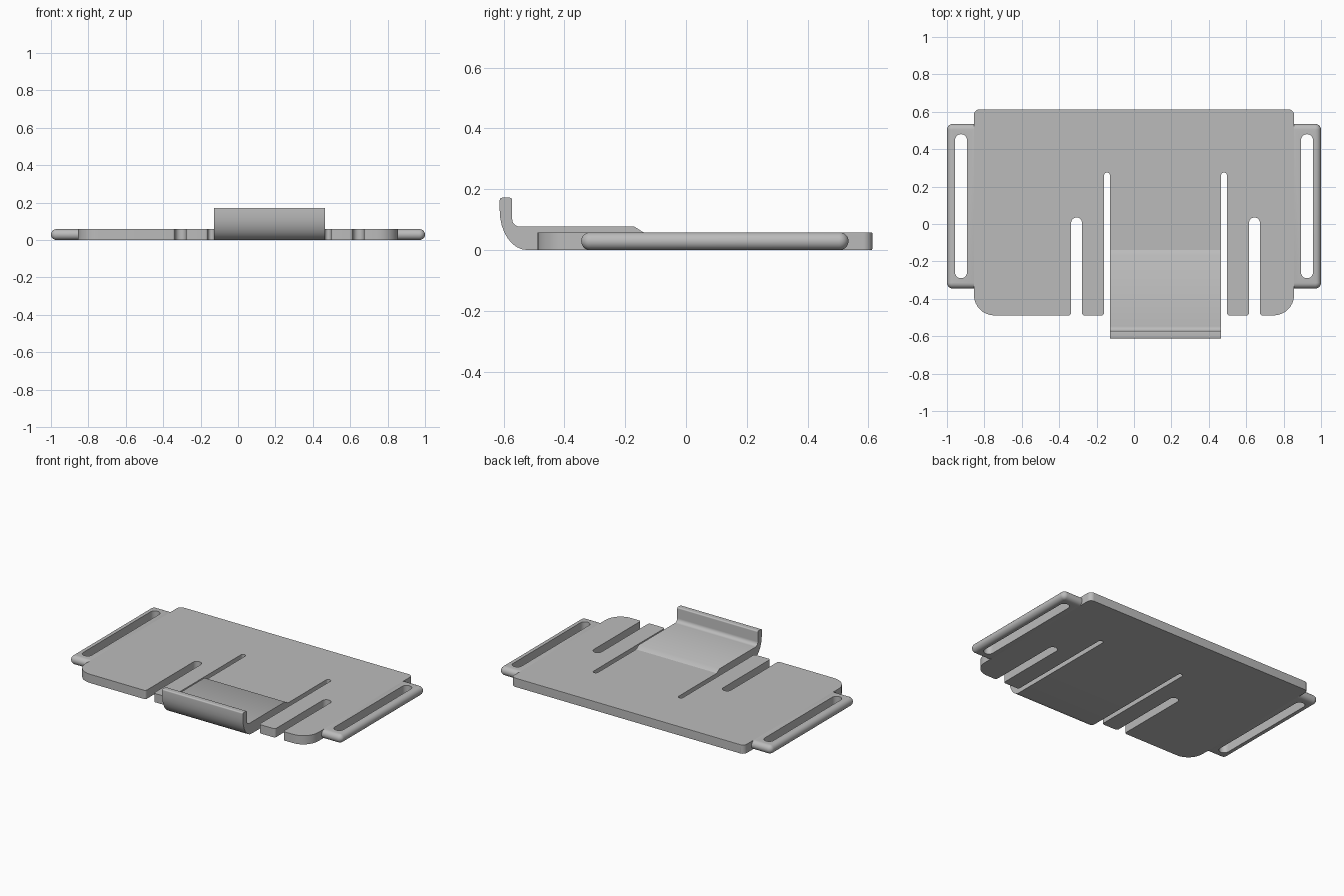
import bpy, bmesh, math
from mathutils import Vector

cube = bpy.data.objects.get("Cube")
if cube:
    bpy.data.objects.remove(cube, do_unlink=True)

T = 0.058                       # plate thickness
TONGUE = (-0.128, 0.465)        # tongue sides
SEAM = -0.14                    # where the raised tongue meets the plate

grey = bpy.data.materials.new("plain_grey")
grey.use_nodes = True
grey.diffuse_color = (0.5, 0.5, 0.5, 1)
grey.node_tree.nodes["Principled BSDF"].inputs["Base Color"].default_value = (0.5, 0.5, 0.5, 1)


def rounded(corners, steps=8):
    """Closed outline from (a, b, radius) corners; a radius pair gives an ellipse."""
    pts = []
    for i, (a, b, r) in enumerate(corners):
        p = Vector((a, b))
        if not r:
            pts.append(p)
            continue
        u = (Vector(corners[i - 1][:2]) - p).normalized()
        v = (Vector(corners[(i + 1) % len(corners)][:2]) - p).normalized()
        ru, rv = r if isinstance(r, tuple) else (r, r)
        for k in range(steps + 1):
            t = math.pi / 2 * k / steps
            pts.append(p + u * ru * (1 - math.sin(t)) + v * rv * (1 - math.cos(t)))
    return pts


def loft(name, loops, back_bevel=False):
    """Skin a stack of matching 3D loops and cap both ends."""
    bm = bmesh.new()
    rings = [[bm.verts.new(p) for p in loop] for loop in loops]
    n = len(rings[0])
    for low, high in zip(rings, rings[1:]):
        for i in range(n):
            j = (i + 1) % n
            bm.faces.new((low[i], low[j], high[j], high[i]))
    bm.faces.new(rings[0])
    bm.faces.new(rings[-1])
    bmesh.ops.recalc_face_normals(bm, faces=bm.faces)
    if back_bevel:
        rim = [e for e in bm.edges if all(v.co.y > 0.612 for v in e.verts)
               and e.calc_length() > 1]
        bmesh.ops.bevel(bm, geom=rim, offset=0.006, segments=3, profile=0.5, affect='EDGES')
    mesh = bpy.data.meshes.new(name)
    bm.to_mesh(mesh)
    bm.free()
    mesh.materials.append(grey)
    obj = bpy.data.objects.new(name, mesh)
    bpy.context.collection.objects.link(obj)
    return obj


def slab(name, outline, z0, z1, **kw):
    return loft(name, [[(p.x, p.y, z) for p in outline] for z in (z0, z1)], **kw)


def smooth(obj):
    bpy.ops.object.select_all(action='DESELECT')
    obj.select_set(True)
    bpy.context.view_layer.objects.active = obj
    bpy.ops.object.shade_smooth_by_angle(angle=math.radians(35))


# Main plate with open slots along the front edge
FRONT, BACK, SIDE = -0.489, 0.613, 0.856


def open_slot(x0, x1, end):
    r = (x1 - x0) * 0.499
    return [(x0, FRONT, 0.015), (x0, end, r), (x1, end, r), (x1, FRONT, 0.015)]


outline = [(-SIDE, FRONT, 0.11)]
outline += open_slot(-0.336, -0.278, 0.035)
outline += open_slot(-0.16, TONGUE[0], 0.275)[:3] + [(TONGUE[0], SEAM, 0)]
outline += [(TONGUE[1], SEAM, 0)] + open_slot(TONGUE[1], 0.497, 0.275)[1:]
outline += open_slot(0.615, 0.673, 0.035)
outline += [(SIDE, FRONT, 0.11), (SIDE, BACK, 0.03), (-SIDE, BACK, 0.03)]
smooth(slab("main_plate", rounded(outline), 0, T, back_bevel=True))

# Raised tongue with an upturned lip
profile = rounded([
    (SEAM, 0, 0), (SEAM, T, 0), (-0.17, 0.077, 0), (-0.572, 0.077, 0.025),
    (-0.572, 0.172, 0.008), (-BACK, 0.172, 0.008), (-BACK, 0, (0.13, 0.09))])
smooth(loft("tongue_with_lip", [[(x, p.x, p.y) for p in profile] for x in TONGUE]))

# Strap loops at both sides: round outer edge, long closed slot
for side, label in ((1, "left"), (-1, "right")):
    loops = []
    for k in range(11):
        a = math.pi * k / 10
        inset = T / 2 * (1 - math.sin(a))
        z = T / 2 * (1 - math.cos(a))
        x, y0, y1, r = 1 - inset, -0.345 + inset, 0.535 - inset, 0.031 - inset
        ring = rounded([(SIDE, y0, 0), (x, y0, r), (x, y1, r), (SIDE, y1, 0)])
        loops.append([(side * p.x, p.y, z) for p in ring])
    frame = loft(label + "_strap_loop", loops)

    x0, x1, r = 0.893, 0.957, 0.0319
    hole = rounded([(side * x0, -0.29, r), (side * x1, -0.29, r),
                    (side * x1, 0.48, r), (side * x0, 0.48, r)])
    cutter = slab(label + "_slot_cutter", hole, -0.1, 0.2)
    cutter.hide_render = True
    mod = frame.modifiers.new("slot", 'BOOLEAN')
    mod.operation, mod.solver, mod.object = 'DIFFERENCE', 'EXACT', cutter
    bpy.context.view_layer.objects.active = frame
    bpy.ops.object.modifier_apply(modifier=mod.name)
    bpy.data.objects.remove(cutter, do_unlink=True)
    smooth(frame)
